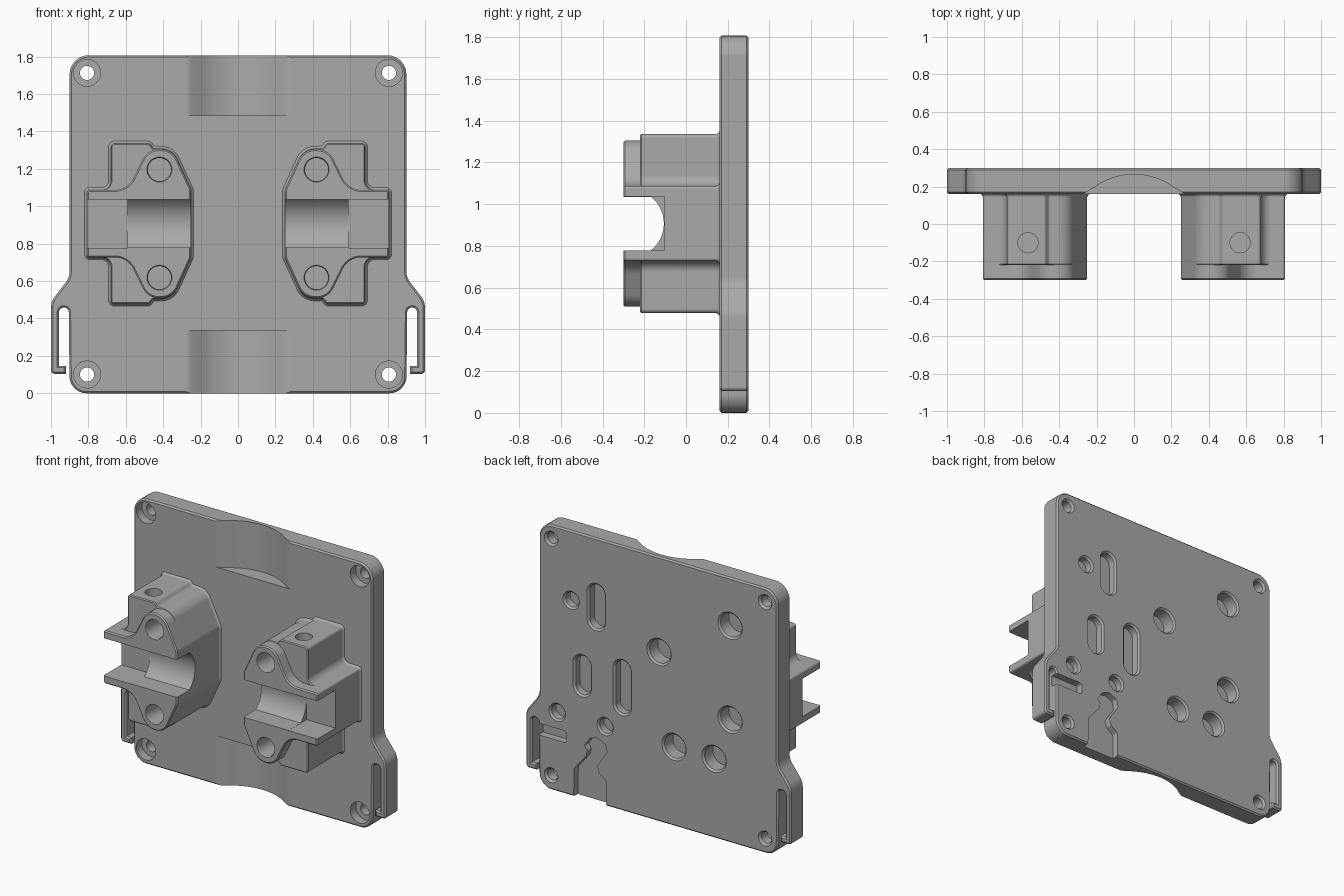
import bpy, bmesh, math
from mathutils import Vector

if "Cube" in bpy.data.objects:
    bpy.data.objects.remove(bpy.data.objects["Cube"])

grey = bpy.data.materials.new("grey_plastic")
grey.diffuse_color = (0.40, 0.40, 0.40, 1)
grey.use_nodes = True
grey.node_tree.nodes["Principled BSDF"].inputs["Base Color"].default_value = grey.diffuse_color
C = 0.907  # height of the clamp axis


def rounded(pts, n=6):
    """Polygon from (a, b, radius) corners."""
    out = []
    for i, (a, b, r) in enumerate(pts):
        p = Vector((a, b))
        if r == 0:
            out.append(p)
            continue
        u = (Vector(pts[i - 1][:2]) - p).normalized()
        v = (Vector(pts[(i + 1) % len(pts)][:2]) - p).normalized()
        half = u.angle(v) / 2
        mid = p + (u + v).normalized() * r / math.sin(half)
        s = p + u * r / math.tan(half) - mid
        e = p + v * r / math.tan(half) - mid
        for k in range(n + 1):
            t = k / n
            out.append(mid + ((s * (1 - t) + e * t).normalized() * r))
    return [p for i, p in enumerate(out) if (p - out[i - 1]).length > 1e-4]


def circle(a, b, r, n=32):
    return [Vector((a + r * math.cos(i * math.tau / n), b + r * math.sin(i * math.tau / n))) for i in range(n)]


def slot(a, b0, b1, r):
    return rounded([(a - r, b0, r * .99), (a + r, b0, r * .99), (a + r, b1, r * .99), (a - r, b1, r * .99)], 8)


def offset(pts, d):
    """Grow a polygon outwards by d."""
    area = sum(pts[i - 1].cross(p) for i, p in enumerate(pts))
    sign = 1 if area > 0 else -1
    res = []
    for i, p in enumerate(pts):
        e1, e2 = (p - pts[i - 1]).normalized(), (pts[(i + 1) % len(pts)] - p).normalized()
        n1, n2 = Vector((e1.y, -e1.x)) * sign, Vector((e2.y, -e2.x)) * sign
        res.append(p + (n1 + n2) * d / max(1 + n1.dot(n2), .3))
    return res


def loft(name, pts, rings, axis="y", bm=None):
    """Stack offset copies of an outline along an axis: rings = [(level, offset)]."""
    own = bm is None
    bm = bmesh.new() if own else bm
    place = {"y": lambda p, l: (p.x, l, p.y), "z": lambda p, l: (p.x, p.y, l), "x": lambda p, l: (l, p.x, p.y)}[axis]
    loops = [[bm.verts.new(place(p, l)) for p in offset(pts, d)] for l, d in rings]
    faces = [bm.faces.new(loops[0]), bm.faces.new(loops[-1])]
    for a, b in zip(loops, loops[1:]):
        faces += [bm.faces.new((a[i - 1], a[i], b[i], b[i - 1])) for i in range(len(a))]
    bmesh.ops.recalc_face_normals(bm, faces=faces)
    return to_object(name, bm) if own else None


def to_object(name, bm):
    me = bpy.data.meshes.new(name)
    bm.to_mesh(me)
    bm.free()
    me.materials.append(grey)
    ob = bpy.data.objects.new(name, me)
    bpy.context.collection.objects.link(ob)
    return ob


def select(ob):
    bpy.ops.object.select_all(action="DESELECT")
    ob.select_set(True)
    bpy.context.view_layer.objects.active = ob


def apply(ob, kind, **props):
    select(ob)
    m = ob.modifiers.new(kind, kind)
    for k, v in props.items():
        setattr(m, k, v)
    bpy.ops.object.modifier_apply(modifier=m.name)


def cut(ob, cutters):
    """cutters = [(outline, rings, axis)], all disjoint."""
    bm = bmesh.new()
    for c in cutters:
        loft("", *c, bm=bm)
    tool = to_object("cutter", bm)
    apply(ob, "BOOLEAN", object=tool, operation="DIFFERENCE", solver="EXACT")
    bpy.data.objects.remove(tool)


def finish(ob):
    select(ob)
    bpy.ops.object.shade_smooth_by_angle(angle=math.radians(30))
    apply(ob, "WEIGHTED_NORMAL", keep_sharp=True, weight=100)


# mounting plate with a strap hook on each side
side = [(.9, 0, .09), (.905, .458, .024), (.957, .458, .024), (.957, .147, 0), (.92, .147, 0), (.92, .104, 0),
        (1, .104, .02), (1, .49, .1), (.9, .62, .1), (.9, 1.807, .1)]
outline = rounded(side + [(-x, z, r) for x, z, r in reversed(side)])
plate = loft("mounting_plate", outline, [(.16, -.01), (.17, 0), (.29, 0), (.30, -.01)])

# shallow arched grooves at the top and bottom of the front
arc = [(x / 40, -.095 + math.sqrt(.36 ** 2 - (x / 40) ** 2)) for x in range(-8, 9)]
groove = [Vector(p) for p in [(-.3, .05), (-.29, .157), (-.25, .172)] + arc + [(.25, .172), (.29, .157), (.3, .05)]]
cut(plate, [(groove, [(1.485, 0), (1.9, 0)], "z"), (groove, [(-.1, 0), (.335, 0)], "z")])

# counterbored corner holes
cuts = []
for x in (-.807, .807):
    for z in (.1, 1.713):
        cuts.append((circle(x, z, .038), [(.1, .034), (.22, .034), (.22, 0), (.285, 0), (.32, .03)], "y"))
# blind round holes and slots in the back
deep = [(.20, 0), (.288, 0), (.312, .024)]
shallow = [(.24, 0), (.288, 0), (.312, .024)]
for x, z in [(-.007, 1.158), (-.543, 1.48), (-.543, .84), (-.12, .541), (-.422, .541)]:
    cuts.append((circle(x, z, .08), deep, "y"))
for x, z in [(.656, 1.333), (.762, .541), (.4, .541)]:
    cuts.append((circle(x, z, .05), shallow, "y"))
for x, z0, z1 in [(.467, 1.187, 1.487), (.573, .708, .974), (.271, .66, 1.021)]:
    cuts.append((slot(x, z0, z1, .057), shallow, "y"))
# side notch and winding cable channel in the back
cuts.append((rounded([(.69, .35, .02), (.93, .35, 0), (.93, .43, 0), (.69, .43, .02)]), [(.25, 0), (.35, 0)], "y"))
channel = [(.558, .371, .01), (.513, .431, .02), (.46, .446, .02), (.4, .421, .02), (.385, .37, .02),
           (.46, .255, .02), (.445, .211, .01), (.392, .171, .02), (.392, -.05, 0), (.64, -.05, 0),
           (.633, .194, .02), (.543, .301, .02), (.535, .341, .01)]
cuts.append((rounded(channel, 3), [(.255, 0), (.35, 0)], "y"))
cut(plate, cuts)
finish(plate)


def mirrored(half):
    """Complete an upper half outline below the clamp axis."""
    return rounded(half + [(x, 2 * C - z, r) for x, z, r in reversed(half)])


# clamp body, filleted into the plate, and the raised clamp face with side flanges
body_half = [(.25, 1.087, .06), (.35, 1.305, .09), (.455, 1.31, .016), (.475, 1.336, .016), (.68, 1.336, .02),
             (.68, 1.087, .05), (.808, 1.087, .014)]
face_half = [(.25, 1.087, .06), (.35, 1.305, .095), (.483, 1.305, .095), (.59, 1.087, .11), (.808, 1.087, .014)]
body = loft("clamp_body", mirrored(body_half),
            [(.175, .012), (.16, .012), (.154, .005), (.145, 0), (-.214, 0), (-.22, -.006)])
face = loft("clamp_face", mirrored(face_half), [(-.205, 0), (-.292, 0), (-.30, -.008)])

# round saddle, outer pocket, front screw holes and cross holes
h, r, yc = .128, .164, -.27
a = math.asin(h / r)
saddle = [Vector((-.4, C - h)), Vector((-.4, C + h))]
saddle += [Vector((yc + r * math.cos(t), C + r * math.sin(t))) for t in [a * (1 - k / 8) for k in range(17)]]
pocket = rounded([(-.4, C - h - .001, 0), (-.104, C - h - .001, 0), (-.104, C + h + .001, 0), (-.4, C + h + .001, 0)])
screws = [(circle(.42, C + s * .289, .062), [(-.1, 0), (-.29, 0), (-.31, .01)], "y") for s in (-1, 1)]
cross = [(circle(.567, -.1, .054), lv, "z") for lv in ([(1.2, 0), (1.4, 0)], [(.4, 0), (.6, 0)])]
for ob in (body, face):
    cut(ob, [(saddle, [(.2, 0), (.6, 0)], "x")])
    cut(ob, [(pocket, [(.59, 0), (.9, 0)], "x")])
    cut(ob, screws + (cross if ob is body else []))
    apply(ob, "MIRROR", use_axis=(True, False, False), use_mirror_merge=False)
    finish(ob)
